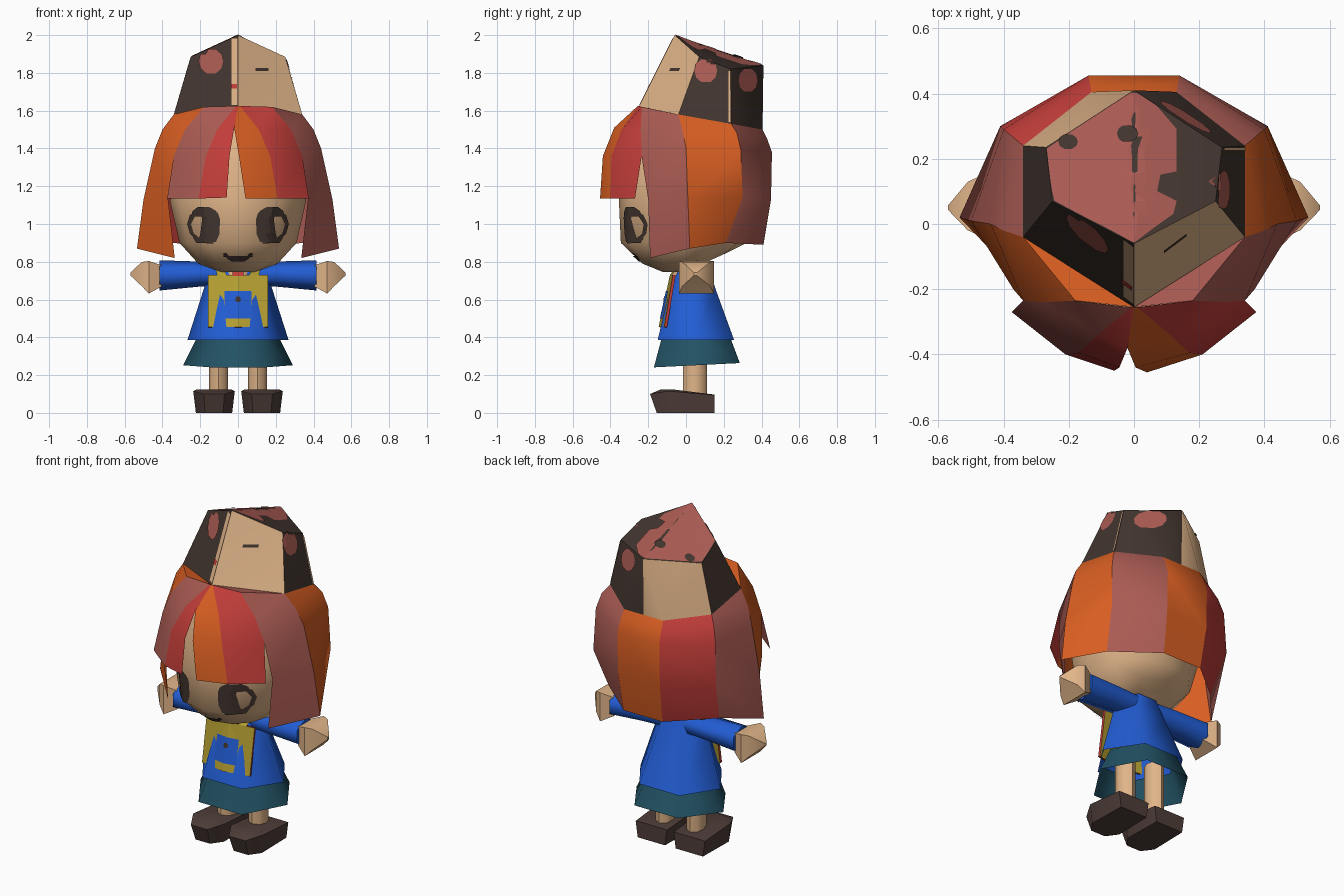
import bpy, bmesh, math
from mathutils import Vector
from mathutils.bvhtree import BVHTree

if "Cube" in bpy.data.objects:
    bpy.data.objects.remove(bpy.data.objects["Cube"])


def material(name, rgb):
    m = bpy.data.materials.new(name)
    m.diffuse_color = [((c / 255 + 0.055) / 1.055) ** 2.4 for c in rgb] + [1]
    m.use_nodes = True
    m.node_tree.nodes["Principled BSDF"].inputs["Base Color"].default_value = m.diffuse_color
    return m


SKIN = material("skin tan", (225, 181, 137))
BLUE = material("shirt blue", (34, 93, 212))
TEAL = material("skirt teal", (34, 82, 100))
SHOE = material("shoe brown", (78, 61, 56))
DARK = material("dark brown", (66, 53, 47))
PINK = material("dusty pink", (170, 91, 83))
RED = material("hair red", (196, 62, 58))
ORANGE = material("hair orange", (216, 94, 34))
YELLOW = material("bib yellow", (182, 160, 50))


def make(name, verts, faces, mats, indices=None, smooth=0, weld=True, tris=False):
    me = bpy.data.meshes.new(name)
    me.from_pydata([tuple(v) for v in verts], [], faces)
    for m in mats:
        me.materials.append(m)
    for i, k in enumerate(indices or []):
        me.polygons[i].material_index = k
    bm = bmesh.new()
    bm.from_mesh(me)
    if weld:
        bmesh.ops.remove_doubles(bm, verts=bm.verts, dist=0.0005)
    bmesh.ops.recalc_face_normals(bm, faces=bm.faces)
    if tris:
        bmesh.ops.triangulate(bm, faces=bm.faces)
    bm.to_mesh(me)
    bm.free()
    ob = bpy.data.objects.new(name, me)
    bpy.context.collection.objects.link(ob)
    if smooth:
        bpy.ops.object.select_all(action='DESELECT')
        ob.select_set(True)
        bpy.context.view_layer.objects.active = ob
        bpy.ops.object.shade_smooth_by_angle(angle=math.radians(smooth))
    return ob


def loft(name, rings, mat, caps=True, smooth=0, tris=False):
    n = len(rings[0])
    verts = [p for r in rings for p in r]
    faces = [(k * n + i, k * n + (i + 1) % n, (k + 1) * n + (i + 1) % n, (k + 1) * n + i)
             for k in range(len(rings) - 1) for i in range(n)]
    if caps:
        faces += [tuple(range(n)), tuple(range(len(verts) - n, len(verts)))]
    return make(name, verts, faces, [mat], smooth=smooth, tris=tris)


def ring_z(z, rx, y0, y1, n, cx=0):
    a = [2 * math.pi * i / n for i in range(n)]
    reach = max(math.sin(t) for t in a)
    return [(cx + rx * math.cos(t), (y0 + y1) / 2 + (y1 - y0) / 2 * math.sin(t) / reach, z) for t in a]


def ring_x(x, yc, zc, ry, rz, n=6):
    a = [2 * math.pi * (i + 0.5) / n for i in range(n)]
    return [(x, yc + ry * math.cos(t), zc + rz * math.sin(t)) for t in a]


AXES = {  # (u, v) to ray start, and ray direction
    'front': (lambda u, v: (u, -3, v), (0, 1, 0)),
    'right': (lambda u, v: (3, u, v), (-1, 0, 0)),
    'top': (lambda u, v: (u, v, 3), (0, 0, -1)),
}


def decal(name, target, side, rows, mat, cols=4, lift=0.006):
    """Thin painted patch laid on a surface; rows are (v, u_start, u_end)."""
    me = target.data
    tree = BVHTree.FromPolygons([v.co for v in me.vertices], [tuple(p.vertices) for p in me.polygons])
    start, d = AXES[side]
    d = Vector(d)
    grid, verts, faces = {}, [], []
    for r, (v, u0, u1) in enumerate(rows):
        for c in range(cols + 1):
            hit, normal = tree.ray_cast(Vector(start(u0 + (u1 - u0) * c / cols, v)), d)[:2]
            if hit:
                grid[r, c] = len(verts)
                verts.append(hit + normal * (-lift if normal.dot(d) > 0 else lift))
    for r in range(len(rows) - 1):
        for c in range(cols):
            q = [(r, c), (r, c + 1), (r + 1, c + 1), (r + 1, c)]
            if all(k in grid for k in q):
                faces.append([grid[k] for k in q])
    return make(name, verts, faces, [mat], weld=False)


def blob(u, v, a, b):
    return [(v + b * t, u - a * w, u + a * w) for t, w in
            ((-1, .4), (-.6, .85), (0, 1), (.6, .85), (1, .4))]


# Head, with the underside rising toward the back
rings = [ring_z(*r, 12) for r in (
    (.745, .10, -.12, .14), (.79, .21, -.23, .22), (.90, .31, -.345, .32), (1.12, .36, -.355, .38),
    (1.35, .34, -.34, .38), (1.5, .2, -.3, .3))]
head = loft("head", [[(x, y, max(z, .75 + .45 * y)) for x, y, z in r] for r in rings], SKIN, smooth=50, tris=True)

# Eyes and mouth
for s, tag in ((1, "right"), (-1, "left")):
    parts = {
        "pupil": [(.905, .115, .205), (.95, .095, .195), (1.03, .095, .185), (1.06, .105, .20)],
        "lash": [(1.04, .10, .245), (1.07, .115, .235), (1.09, .15, .21)],
        "outer_lash": [(.925, .20, .225), (.95, .23, .25), (1.0, .245, .265), (1.05, .22, .25)],
        "lower_lash": [(.90, .13, .215), (.93, .12, .235)],
    }
    for part, rows in parts.items():
        decal(f"{tag}_eye_{part}", head, 'front', [(v, s * a, s * b) for v, a, b in rows], DARK)
decal("mouth", head, 'front', [(.805, -.03, .03), (.82, -.055, .055), (.835, -.07, .07)], DARK)
for s in (-1, 1):
    decal("mouth_corner", head, 'front', [(.83, s * .045, s * .075), (.85, s * .06, s * .075)], DARK)

# Hair columns, from crown to tips
SIDE = {
    1: [(.13, .405, 1.50), (.135, .43, 1.45), (.14, .455, 1.38), (.14, .45, 1.13), (.13, .41, .89)],
    2: [(.34, .24, 1.53), (.375, .27, 1.48), (.40, .29, 1.39), (.41, .30, 1.14), (.37, .21, .90)],
    3: [(.34, -.04, 1.58), (.40, -.02, 1.50), (.44, 0, 1.40), (.50, .01, 1.13), (.535, .02, .87)],
    4: [(.18, -.235, 1.62), (.28, -.24, 1.5), (.34, -.235, 1.36), (.37, -.2, 1.13), (.335, -.19, .82)],
}
BANG = {
    1: SIDE[4][:3] + [(.375, -.27, 1.135)],
    2: [(.01, -.255, 1.625), (.11, -.34, 1.5), (.17, -.395, 1.36), (.21, -.40, 1.135)],
}
INNER = {1: [(0, -.255, 1.625), (-.02, -.38, 1.51), (.005, -.44, 1.36), (.04, -.455, 1.135)],
         -1: [(0, -.255, 1.625), (-.02, -.38, 1.51), (-.045, -.44, 1.36), (-.06, -.45, 1.14)]}
HAIR = [PINK, RED, ORANGE]


def flip(col, s):
    return [(s * x, y, z) for x, y, z in col]


panels = [(SIDE[1], flip(SIDE[1], -1), 2)]
for s, side_cols, bang_cols in ((1, (0, 2, 0), (1, 2)), (-1, (1, 0, 2), (0, 1))):
    for k in (1, 2, 3):
        panels.append((flip(SIDE[k], s), flip(SIDE[k + 1], s), side_cols[k - 1]))
    panels.append((flip(BANG[1], s), flip(BANG[2], s), bang_cols[0]))
    panels.append((flip(BANG[2], s), INNER[s], bang_cols[1]))
hv, hf, hm = [], [], []
for a, b, colour in panels:
    base = len(hv)
    n = len(a)
    hv += a + b
    for i in range(n - 1):
        hf.append((base + i, base + i + 1, base + n + i + 1, base + n + i))
        hm.append(colour)
for s, colour in ((1, 0), (-1, 2)):  # crown triangles beside the hat
    base = len(hv)
    hv += [(0, -.255, 1.625), (s * .34, -.04, 1.58), (s * .18, -.235, 1.62)]
    hf.append((base, base + 1, base + 2))
    hm.append(colour)
make("hair", hv, hf, HAIR, hm, smooth=30)

# Hat: faceted crown with two tan panels
low = [(0, -.255, 1.61), SIDE[3][0], SIDE[2][0], SIDE[1][0], (0, .405, 1.5)]
low += flip(reversed(low[1:4]), -1)
top = [(0, -.06, 2.0), (.25, .07, 1.885), (.27, .235, 1.82), (0, .41, 1.84), (-.27, .235, 1.82), (-.25, .07, 1.885)]
A, B, C, D, E, F = range(8, 14)
walls = [(0, 1, B, A), (1, 2, C, B), (2, 3, D, C), (3, 4, D), (4, 5, D), (5, 6, E, D), (6, 7, F, E), (7, 0, A, F)]
lid = [(A, B, C), (A, C, D), (A, D, E), (A, E, F)]
hat = make("hat", low + top, walls + lid, [DARK, SKIN], [1, 0, 0, 0, 1, 1, 0, 0] + [0] * 4, smooth=45, tris=True)
decal("hat_top_patch", hat, 'top', [
    (-.056, -.004, .003), (-.02, -.07, .05), (.03, -.168, .12), (.07, -.243, .13), (.1, -.25, .07),
    (.15, -.258, .08), (.16, -.259, .13), (.23, -.266, .13), (.29, -.18, .13), (.36, -.073, .07),
    (.40, -.012, .01)], PINK, cols=8, lift=.004)
decal("hat_top_dot", hat, 'top', blob(-.02, .275, .03, .025), DARK, lift=.008)
decal("hat_top_notch", hat, 'top', blob(-.2, .25, .03, .022), DARK, lift=.008)
decal("hat_front_spot", hat, 'front', blob(-.14, 1.86, .065, .065), PINK)
decal("hat_right_spot_front", hat, 'right', blob(.105, 1.81, .06, .06), PINK, lift=.004)
decal("hat_right_spot_back", hat, 'right', blob(.325, 1.76, .05, .06), PINK, lift=.004)
decal("hat_front_edge", hat, 'front', [(1.63, -.033, -.0003), (1.8, -.033, -.0003), (1.98, -.033, -.0003)],
      SKIN, lift=.0025)
decal("hat_front_mark", hat, 'front', [(1.81, .09, .16), (1.825, .09, .16)], DARK, lift=.003)
decal("hat_red_mark", hat, 'front', [(1.715, -.035, -.003), (1.74, -.035, -.003)], RED, lift=.006)
decal("hat_seam", hat, 'right', [(1.54, .225, .235), (1.81, .225, .235)], SKIN, cols=2, lift=.004)

# Six-sided shirt and skirt, and neck
loft("shirt", [ring_z(*r, 6) for r in (
    (.385, .268, -.15, .255), (.66, .18, -.085, .155), (.79, .12, -.025, .115))], BLUE, caps=False, smooth=70)
loft("skirt", [ring_z(.41, .212, -.125, .23, 6),
               [(x, y, .252 + .05 * (y - .05)) for x, y, z in ring_z(0, .29, -.17, .285, 6)]],
     TEAL, caps=False, smooth=70)
loft("neck", [ring_z(.70, .07, -.085, .08, 8), ring_z(.80, .07, -.05, .09, 8)], SKIN, smooth=50)

# Bib with a blue square and two straps
bib = make("bib", [(-.16, -.07, .73), (0, -.085, .73), (.16, -.07, .73),
                   (-.16, -.115, .455), (0, -.145, .455), (.16, -.115, .455)],
           [(0, 3, 4, 1), (1, 4, 5, 2)], [YELLOW, RED], tris=True)
decal("bib_square", bib, 'front', [(.50, -.072, .072), (.57, -.072, .072), (.645, -.072, .072)], BLUE, lift=.003)
decal("bib_dot", bib, 'front', blob(0, .60, .014, .014), DARK, lift=.006)
solid = bib.modifiers.new("thickness", 'SOLIDIFY')
solid.thickness, solid.material_offset_rim = .015, 1
solid.offset = -1
make("collar_tie", [(-.03, -.09, .725), (.03, -.09, .725), (.03, -.085, .745), (-.03, -.085, .745)],
     [(0, 1, 2, 3)], [RED])
for s in (-1, 1):
    make("bib_strap", [(s * .06, -.085, .73), (s * .11, -.078, .73), (s * .125, -.02, .785), (s * .09, -.045, .79)],
         [(0, 1, 2, 3)], [YELLOW])

# Limbs
for s, tag in ((1, "right"), (-1, "left")):
    loft(f"{tag}_sleeve", [ring_x(s * .07, .05, .735, .085, .065), ring_x(s * .2, .05, .735, .095, .066),
                           ring_x(s * .415, .055, .728, .095, .08)], BLUE, smooth=70)
    loft(f"{tag}_hand", [ring_x(s * .405, .055, .725, .085, .08, 4), ring_x(s * .472, .055, .718, .13, .122, 4),
                         ring_x(s * .51, .055, .735, .105, .09, 4), ring_x(s * .57, .05, .735, .01, .01, 4)],
         SKIN, smooth=40)
    loft(f"{tag}_leg", [ring_z(z, .05, -.015, .11, 8, s * .103) for z in (.08, .42)], SKIN, smooth=50)
    outline = [(-.095, .15), (-.10, -.09), (-.05, -.155), (.05, -.155), (.10, -.09), (.095, .15)]
    heights = (.095, .115, .10, .10, .115, .095)
    sole = [(s * .127 + x * .96, y, 0) for x, y in outline]
    upper = [(s * .127 + x * 1.1, y if y > -.1 else y - .035, z) for (x, y), z in zip(outline, heights)]
    crown = [(s * .127 + x * .9, y if y > 0 else y * .85, .097 if y > 0 else .125) for x, y in outline]
    loft(f"{tag}_shoe", [sole, upper, crown], SHOE, smooth=50)
